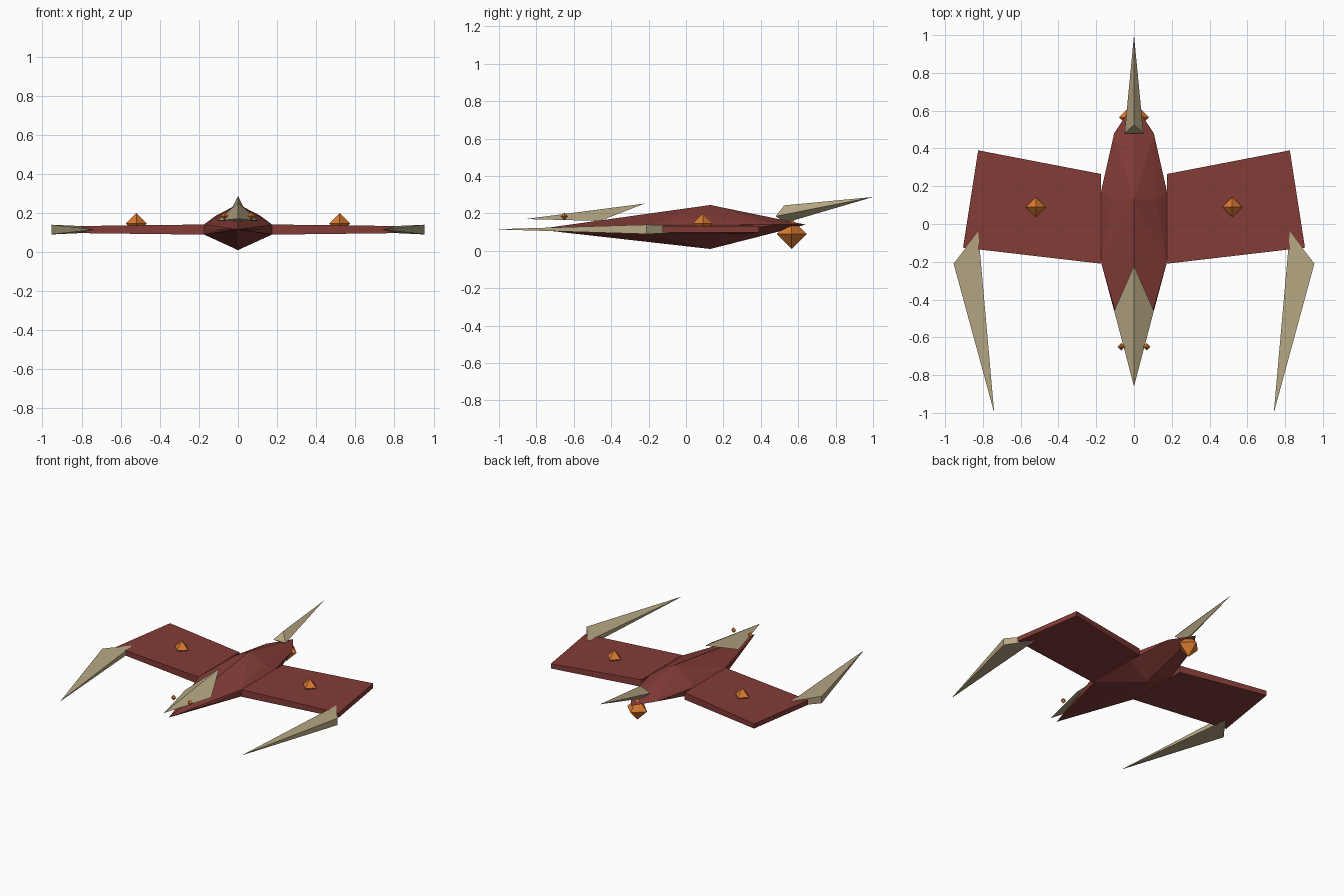
import bpy, bmesh

cube = bpy.data.objects.get("Cube")
if cube:
    bpy.data.objects.remove(cube, do_unlink=True)


def material(name, rgb):
    mat = bpy.data.materials.new(name)
    mat.use_nodes = True
    mat.diffuse_color = (*rgb, 1)
    bsdf = next(n for n in mat.node_tree.nodes if n.type == 'BSDF_PRINCIPLED')
    bsdf.inputs["Base Color"].default_value = (*rgb, 1)
    return mat


RED = material("brick red", (0.23, 0.045, 0.038))
TAN = material("bone tan", (0.47, 0.39, 0.23))
ORANGE = material("amber orange", (0.70, 0.20, 0.03))


def hull(name, points, mat):
    """Flat-faced convex solid around a few corner points."""
    bm = bmesh.new()
    for p in points:
        bm.verts.new(p)
    result = bmesh.ops.convex_hull(bm, input=bm.verts)
    loose = {v for v in result["geom_interior"] + result["geom_unused"]
             if isinstance(v, bmesh.types.BMVert)}
    bmesh.ops.delete(bm, geom=list(loose), context='VERTS')
    bmesh.ops.dissolve_limit(bm, angle_limit=0.01, verts=bm.verts, edges=bm.edges)
    bmesh.ops.recalc_face_normals(bm, faces=bm.faces)
    mesh = bpy.data.meshes.new(name)
    bm.to_mesh(mesh)
    bm.free()
    mesh.materials.append(mat)
    obj = bpy.data.objects.new(name, mesh)
    bpy.context.collection.objects.link(obj)
    return obj


def both(points):
    """The points and their mirror images."""
    return [(s * x, y, z) for x, y, z in points for s in (1, -1)]


def slab(corners):
    """Top and bottom points from (x, y, half thickness) corners."""
    return [(x, y, MID + s * h) for x, y, h in corners for s in (1, -1)]


def gem(name, centre, r):
    points = []
    for axis in range(3):
        for s in (r, -r):
            p = list(centre)
            p[axis] += s
            points.append(p)
    hull(name, points, ORANGE)


MID = 0.115

# Body: long faceted spindle
spine = [(0, -0.80, MID), (0, 0.13, 0.245), (0, 0.13, 0.01), (0, 0.64, 0.14)]
flanks = [(0.105, -0.46, MID), (0.175, -0.20, 0.14), (0.175, -0.20, 0.09),
          (0.115, 0.13, 0.185), (0.175, 0.17, 0.14), (0.175, 0.17, 0.09),
          (0.105, 0.48, 0.14)]
hull("body", spine + both(flanks), RED)

# Head plate over the nose
hull("head_plate", [(0, -0.86, 0.17), (0, -0.22, 0.253)] + both([(0.105, -0.46, 0.16)]), TAN)

# Tail spike rising behind the body
hull("tail_spike", [(0, 1.0, 0.288), (0, 0.525, 0.243), (0, 0.53, 0.15)]
     + both([(0.05, 0.48, 0.185)]), TAN)

# Tail gem under the spike
gem("tail_gem", (0, 0.565, 0.09), 0.08)

# Paired parts
for side, s in (("left", 1), ("right", -1)):
    wing = [(0.175, 0.265, 0.026), (0.175, -0.21, 0.026),
            (0.905, -0.125, 0.017), (0.825, 0.39, 0.017)]
    blade = [(0.825, -0.04, 0.019), (0.955, -0.21, 0.025), (0.74, -1.0, 0.001)]
    hull(side + "_wing", slab([(s * x, y, h) for x, y, h in wing]), RED)
    hull(side + "_wing_blade", slab([(s * x, y, h) for x, y, h in blade]), TAN)
    gem(side + "_wing_gem", (s * 0.52, 0.09, 0.146), 0.054)
    gem(side + "_eye", (s * 0.068, -0.65, 0.185), 0.02)
